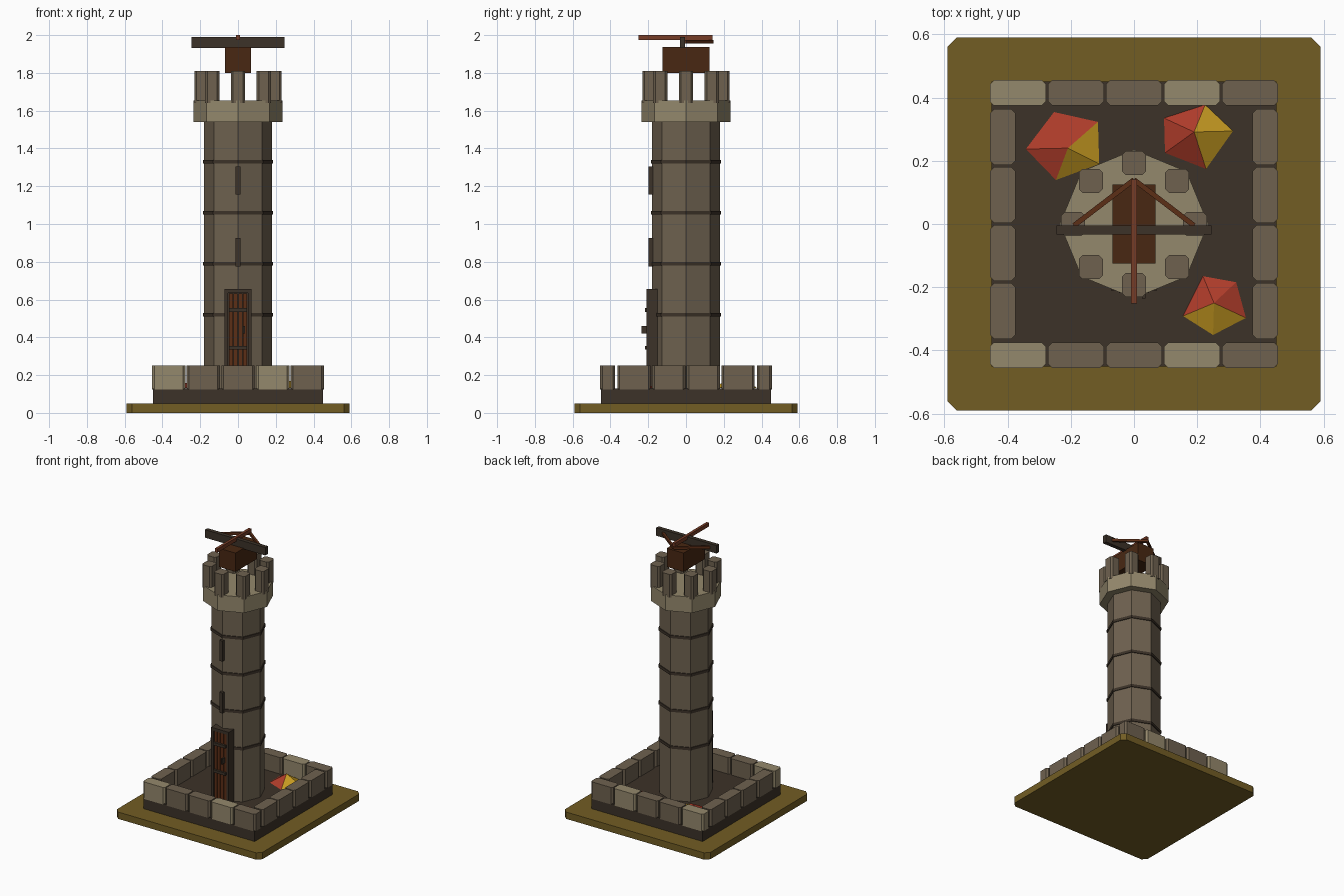
import bpy, bmesh, math
from mathutils import Vector

if "Cube" in bpy.data.objects:
    bpy.data.objects.remove(bpy.data.objects["Cube"])


def material(name, r, g, b):
    lin = lambda c: ((c / 255 + 0.055) / 1.055) ** 2.4
    m = bpy.data.materials.new(name)
    m.diffuse_color = (lin(r), lin(g), lin(b), 1)
    m.use_nodes = True
    m.node_tree.nodes["Principled BSDF"].inputs["Base Color"].default_value = m.diffuse_color
    return m


EARTH = material("earth", 114, 93, 36)
DARK = material("dark_stone", 60, 50, 40)
STONE = material("stone", 110, 97, 79)
LIGHT = material("light_stone", 148, 136, 108)
WOOD = material("dark_wood", 72, 39, 18)
PLANK = material("plank_wood", 92, 46, 22)
RUST = material("rust_wood", 118, 60, 38)
RED = material("red_leaf", 175, 60, 42)
YELLOW = material("yellow_leaf", 205, 160, 35)


def finish(name, bm, mats):
    bmesh.ops.recalc_face_normals(bm, faces=bm.faces)
    me = bpy.data.meshes.new(name)
    bm.to_mesh(me)
    bm.free()
    for m in mats:
        me.materials.append(m)
    ob = bpy.data.objects.new(name, me)
    bpy.context.collection.objects.link(ob)
    return ob


def prism(name, pts, z0, z1, mat):
    bm = bmesh.new()
    lo = [bm.verts.new((x, y, z0)) for x, y in pts]
    hi = [bm.verts.new((x, y, z1)) for x, y in pts]
    n = len(pts)
    bm.faces.new(lo[::-1])
    bm.faces.new(hi)
    for i in range(n):
        bm.faces.new((lo[i], lo[(i + 1) % n], hi[(i + 1) % n], hi[i]))
    return finish(name, bm, [mat])


def box(name, x0, x1, y0, y1, z0, z1, mat, c=0):
    """Box with optional chamfer c on its vertical edges."""
    if c:
        pts = [(x0 + c, y0), (x1 - c, y0), (x1, y0 + c), (x1, y1 - c),
               (x1 - c, y1), (x0 + c, y1), (x0, y1 - c), (x0, y0 + c)]
    else:
        pts = [(x0, y0), (x1, y0), (x1, y1), (x0, y1)]
    return prism(name, pts, z0, z1, mat)


def octagon(name, r, z0, z1, mat):
    a = math.pi / 4
    return prism(name, [(r * math.cos(k * a), r * math.sin(k * a)) for k in range(8)], z0, z1, mat)


# Ground plate and foundation
box("ground_plate", -.59, .59, -.59, .59, 0, .05, EARTH, .03)
box("foundation", -.45, .45, -.45, .45, .05, .13, DARK)

# Low wall of separate blocks: five along front and back, four on each side
for side, y in (("front", -.415), ("back", .415)):
    for i in range(5):
        x = (i - 2) * .1835
        box(f"wall_block_{side}_{i}", x - .088, x + .088, y - .04, y + .04, .125, .25,
            LIGHT if i in (0, 3) else STONE, .012)
for side, x in (("left", -.415), ("right", .415)):
    for i in range(4):
        y = (i - 1.5) * .1835
        box(f"wall_block_{side}_{i}", x - .04, x + .04, y - .088, y + .088, .125, .25, STONE, .012)

# Tower shaft, bands and crown
octagon("tower_shaft", .18, .12, 1.56, STONE)
for i in range(4):
    z = .52 + i * .27
    octagon(f"tower_band_{i}", .186, z - .01, z + .01, DARK)
octagon("crown_collar", .235, 1.54, 1.655, LIGHT)
for k in range(8):
    x, y = .193 * math.cos(k * math.pi / 4), .193 * math.sin(k * math.pi / 4)
    box(f"merlon_{k}", x - .038, x + .038, y - .038, y + .038, 1.64, 1.81, STONE, .012)

# Arrow slits
for i, z in enumerate((.85, 1.23)):
    box(f"arrow_slit_{i}", -.013, .013, -.198, -.17, z - .075, z + .075, DARK)

# Door: frame, backing, planks, straps and handle
for s in (-1, 1):
    xs = sorted((s * .052, s * .072))
    box("door_jamb", xs[0], xs[1], -.21, -.14, .125, .657, DARK)
box("door_lintel", -.052, .052, -.21, -.14, .635, .657, DARK)
box("door_backing", -.052, .052, -.19, -.14, .125, .635, DARK)
for i in range(4):
    x = (i - 1.5) * .0255
    box(f"door_plank_{i}", x - .0105, x + .0105, -.203, -.185, .125, .632, PLANK)
for i, z in enumerate((.345, .545)):
    box(f"door_strap_{i}", -.048, .048, -.218, -.2, z - .01, z + .01, DARK)
box("door_handle", .026, .036, -.236, -.2, .42, .46, DARK)

# Roof bow: mount, bow arm, bolt and strings
box("bow_mount", -.068, .068, -.125, .125, 1.80, 1.937, WOOD)
box("bow_arm", -.245, .245, -.033, -.004, 1.932, 1.99, DARK)
box("bow_bolt", -.01, .01, -.252, .14, 1.973, 2.0, RUST)
for s in (-1, 1):
    a, b = Vector((s * .19, -.005)), Vector((0, .14))
    d = (b - a).normalized() * .008
    n = Vector((-d.y, d.x))
    prism("bow_string", [tuple(p) for p in (a + n, a - n, b - n, b + n)], 1.955, 1.973, PLANK)

# Leaf piles: irregular five-sided pyramids; last argument marks the yellow sides
PILES = [
    ((-.209, .24, .185), [(-.253, .354), (-.114, .323), (-.11, .19), (-.247, .139), (-.342, .237)], (1, 2)),
    ((.19, .291, .195), [(.225, .377), (.313, .294), (.228, .174), (.098, .225), (.095, .335)], (0, 1)),
    ((.253, -.25, .18), [(.218, -.165), (.323, -.184), (.354, -.297), (.25, -.351), (.155, -.291)], (2, 3)),
]
for i, (apex, ring, yellow) in enumerate(PILES):
    bm = bmesh.new()
    top = bm.verts.new(apex)
    vs = [bm.verts.new((x, y, .131)) for x, y in ring]
    for k in range(5):
        f = bm.faces.new((top, vs[(k + 1) % 5], vs[k]))
        f.material_index = int(k in yellow)
    bm.faces.new(vs)
    finish(f"leaf_pile_{i}", bm, [RED, YELLOW])
